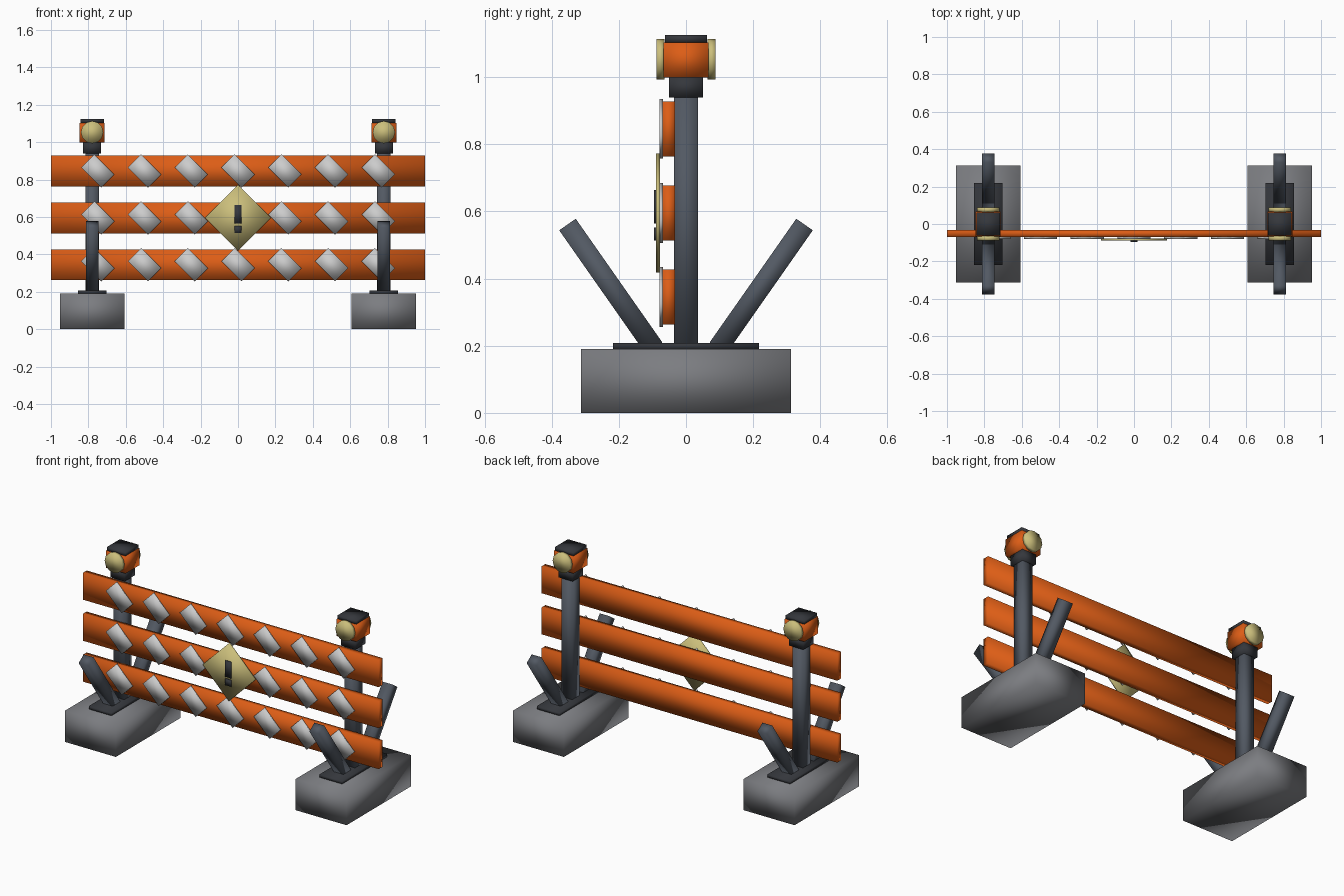
import bpy, bmesh
from math import radians, sin, cos
from mathutils import Matrix, Vector

if "Cube" in bpy.data.objects:
    bpy.data.objects.remove(bpy.data.objects["Cube"])


def material(name, rgb):
    m = bpy.data.materials.new(name)
    m.diffuse_color = (*rgb, 1)
    m.use_nodes = True
    m.node_tree.nodes["Principled BSDF"].inputs["Base Color"].default_value = m.diffuse_color
    return m


ORANGE = material("orange", (0.72, 0.11, 0.008))
STEEL = material("steel", (0.085, 0.1, 0.125))
DARK = material("dark", (0.035, 0.038, 0.045))
CONCRETE = material("concrete", (0.2, 0.205, 0.22))
REFLECT = material("reflective", (0.6, 0.6, 0.6))
YELLOW = material("yellow", (0.6, 0.52, 0.2))


def finish(name, bm, mat):
    me = bpy.data.meshes.new(name)
    for f in bm.faces:
        f.smooth = True
    bm.to_mesh(me)
    bm.free()
    me.materials.append(mat)
    ob = bpy.data.objects.new(name, me)
    bpy.context.collection.objects.link(ob)
    return ob


def box(name, center, size, mat, axis='X', angle=0.0):
    bm = bmesh.new()
    m = (Matrix.Translation(center)
         @ Matrix.Rotation(radians(angle), 4, axis)
         @ Matrix.Diagonal((*size, 1)))
    bmesh.ops.create_cube(bm, size=1, matrix=m)
    return finish(name, bm, mat)


def disc(name, center, radius, depth, mat, sides=12):
    bm = bmesh.new()
    m = Matrix.Translation(center) @ Matrix.Rotation(radians(90), 4, 'X')
    bmesh.ops.create_cone(bm, cap_ends=True, segments=sides, radius1=radius,
                          radius2=radius, depth=depth, matrix=m)
    return finish(name, bm, mat)


# Two upright stands with feet, braces and warning lamps
for side, x in (("left", -0.78), ("right", 0.78)):
    box(side + "_base", (x, 0, 0.095), (0.345, 0.624, 0.19), CONCRETE)
    box(side + "_foot_plate", (x, 0, 0.198), (0.153, 0.436, 0.02), DARK)
    box(side + "_post", (x, 0, 0.575), (0.072, 0.072, 0.75), STEEL)

    # Braces lean outwards to front and back
    for end, s in (("front", -1), ("back", 1)):
        length, tilt = 0.45, 35
        d = Vector((0, s * sin(radians(tilt)), cos(radians(tilt))))
        top = Vector((x, s * 0.353, 0.561))
        box(f"{side}_{end}_brace", top - d * length / 2,
            (0.066, 0.06, length), STEEL, 'X', -s * tilt)

    # Lamp on top of the post
    box(side + "_lamp_socket", (x, 0, 0.97), (0.096, 0.1, 0.062), DARK)
    box(side + "_lamp_housing", (x, 0, 1.051), (0.134, 0.134, 0.104), ORANGE)
    box(side + "_lamp_cap", (x, 0, 1.113), (0.125, 0.125, 0.024), DARK)
    for end, s in (("front", -1), ("back", 1)):
        disc(f"{side}_{end}_lens", (x, s * 0.0765, 1.053), 0.06, 0.024, YELLOW)

# Three boards with slanted reflective stripes
for level, z in (("lower", 0.345), ("middle", 0.595), ("upper", 0.846)):
    box(level + "_board", (0, -0.0515, z), (2.0, 0.037, 0.164), ORANGE)
    for i in range(7):
        box(f"{level}_stripe_{i + 1}", ((i - 3) * 0.25, -0.074, z),
            (0.1, 0.01, 0.152), REFLECT, 'Y', -45)

# Diamond warning plate with bar and dot
box("warning_plate", (0, -0.0835, 0.595), (0.25, 0.011, 0.25), YELLOW, 'Y', 45)
box("warning_bar", (0, -0.0915, 0.614), (0.04, 0.008, 0.099), DARK)
box("warning_dot", (0, -0.0915, 0.533), (0.04, 0.008, 0.039), DARK)
